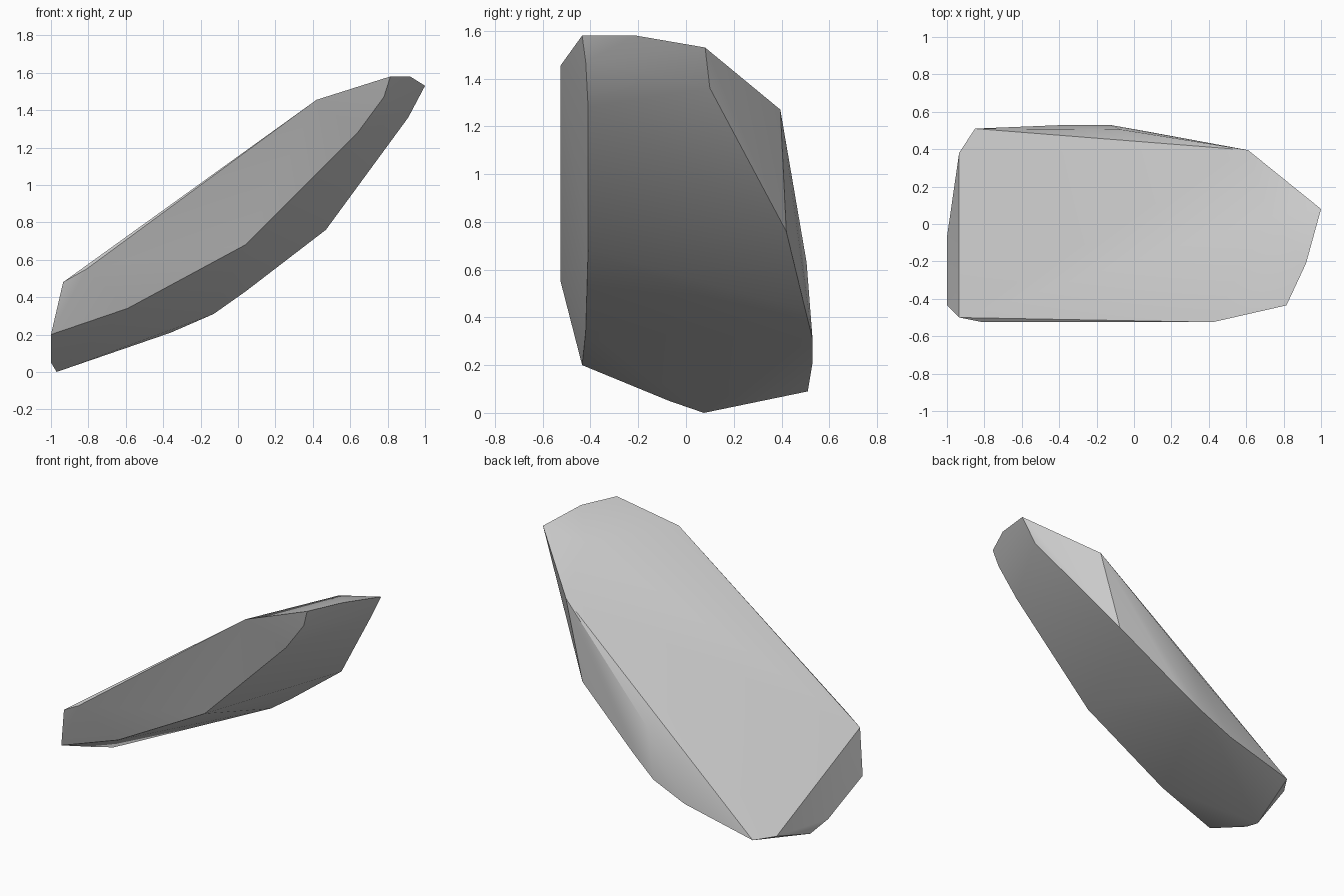
import bpy
import bmesh
import math

# Remove the default cube
default_cube = bpy.data.objects.get("Cube")
if default_cube:
    bpy.data.objects.remove(default_cube, do_unlink=True)


def make_material(name, color):
    material = bpy.data.materials.new(name)
    material.use_nodes = True
    material.diffuse_color = color
    material.node_tree.nodes["Principled BSDF"].inputs["Base Color"].default_value = color
    return material


def make_hull(name, corner_groups, material):
    """Wrap a faceted stone skin around groups of corner points."""
    mesh = bpy.data.meshes.new(name)
    bm = bmesh.new()
    for group in corner_groups:
        for corner in group:
            bm.verts.new(corner)
    hull = bmesh.ops.convex_hull(bm, input=bm.verts[:])
    unused = {v for v in hull["geom_interior"] if isinstance(v, bmesh.types.BMVert)}
    bmesh.ops.delete(bm, geom=list(unused), context="VERTS")
    bmesh.ops.recalc_face_normals(bm, faces=bm.faces[:])
    bm.to_mesh(mesh)
    bm.free()
    mesh.materials.append(material)
    stone = bpy.data.objects.new(name, mesh)
    bpy.context.collection.objects.link(stone)
    return stone


# Upper rim at the raised end, with the bend of the top face
raised_rim = [(.42, -.525, 1.455), (.815, -.435, 1.58), (.92, -.21, 1.58),
              (1, .08, 1.53), (.61, .395, 1.27), (.72, .04, 1.48)]
# Blunt low end
low_end = [(-.81, -.525, .55), (-.935, -.5, .48), (-1, -.435, .2), (-1, -.07, .05),
           (-.97, .075, 0), (-.935, .38, .09), (-.85, .51, .09)]
# Ridge between front side and underside
front_ridge = [(-.59, -.42, .34), (.04, -.41, .68), (.64, -.41, 1.28), (.78, -.42, 1.47)]
# Ridges between back side and underside
back_ridge = [(-.36, .53, .21), (-.13, .53, .31), (-.07, .505, .63),
              (.04, .5, .43), (.47, .42, .76), (.91, .1, 1.36)]

stone_gray = make_material("stone gray", (.6, .6, .6, 1))
rock = make_hull("rock", [raised_rim, low_end, front_ridge, back_ridge], stone_gray)

# Soft facets with crisp main edges
bpy.ops.object.select_all(action="DESELECT")
rock.select_set(True)
bpy.context.view_layer.objects.active = rock
bpy.ops.object.shade_smooth_by_angle(angle=math.radians(30))
